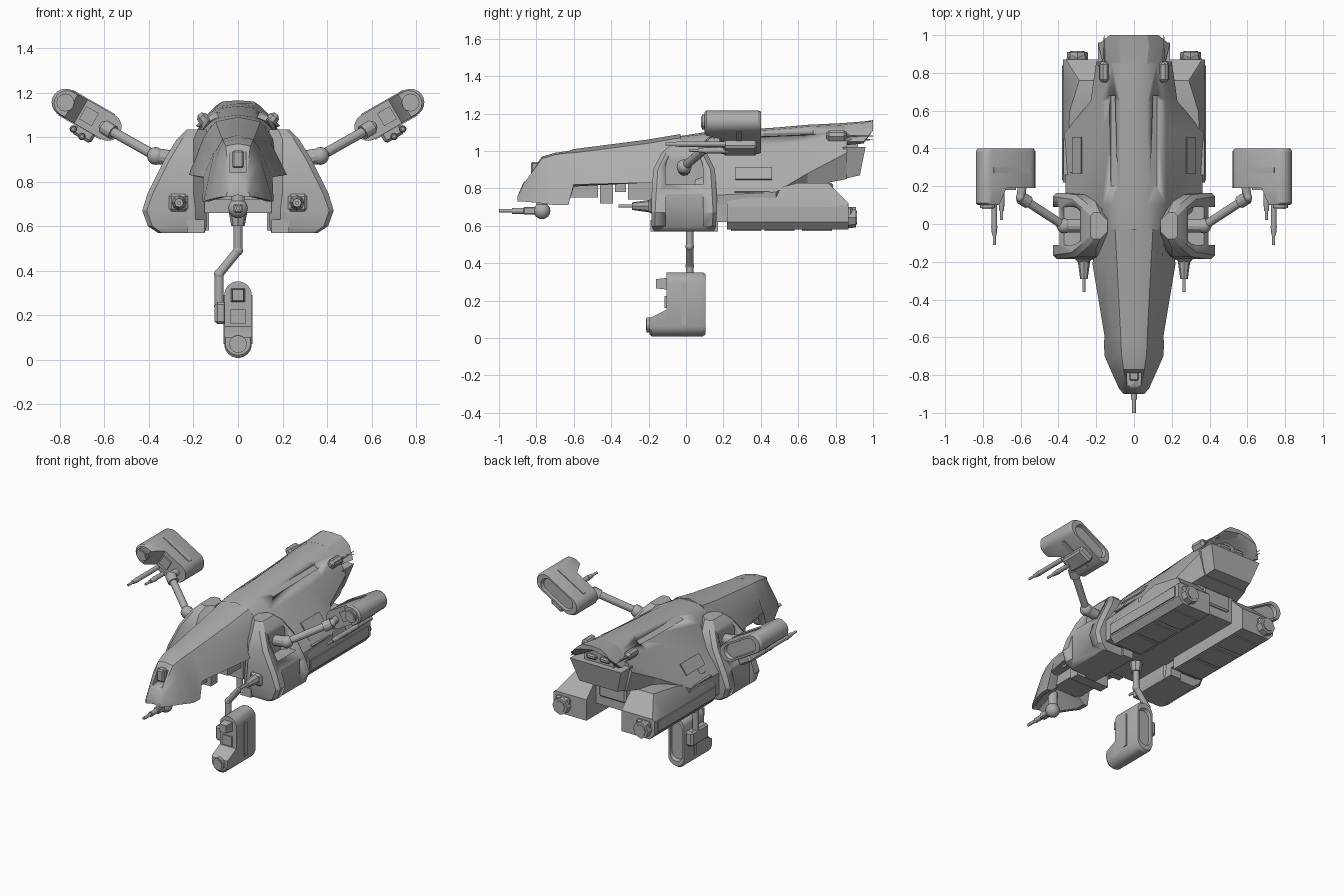
import bpy, bmesh, math
from mathutils import Matrix, Vector

if "Cube" in bpy.data.objects:
    bpy.data.objects.remove(bpy.data.objects["Cube"])

grey = bpy.data.materials.new("hull_grey")
grey.use_nodes = True
grey.diffuse_color = (0.42, 0.42, 0.42, 1)
grey.node_tree.nodes["Principled BSDF"].inputs["Base Color"].default_value = grey.diffuse_color
WORLD = Matrix.Identity(4)


def finish(bm, name, frame=WORLD, mirror=False, cutters=()):
    """Turn a bmesh into an object with optional cuts and a mirrored twin."""
    bmesh.ops.transform(bm, matrix=frame, verts=bm.verts)
    bmesh.ops.recalc_face_normals(bm, faces=bm.faces)
    mesh = bpy.data.meshes.new(name)
    bm.to_mesh(mesh)
    bm.free()
    mesh.materials.append(grey)
    obj = bpy.data.objects.new(name, mesh)
    bpy.context.scene.collection.objects.link(obj)
    bpy.ops.object.select_all(action='DESELECT')
    obj.select_set(True)
    bpy.context.view_layer.objects.active = obj
    bpy.ops.object.shade_smooth_by_angle(angle=math.radians(28))
    for cutter in cutters:
        cutter.hide_render = True
        cutter.hide_set(True)
        cut = obj.modifiers.new("cut", 'BOOLEAN')
        cut.operation = 'DIFFERENCE'
        cut.solver = 'EXACT'
        cut.object = cutter
    if mirror:
        obj.modifiers.new("mirror", 'MIRROR').use_clip = False
    return obj


def skin(name, rings, **options):
    """Join rings of points into a closed skin."""
    bm = bmesh.new()
    rows = [[bm.verts.new(p) for p in ring] for ring in rings]
    count = len(rows[0])
    for a, b in zip(rows, rows[1:]):
        for i in range(count):
            j = (i + 1) % count
            bm.faces.new((a[i], a[j], b[j], b[i]))
    bm.faces.new(rows[0])
    bm.faces.new(rows[-1])
    return finish(bm, name, **options)


def body(name, sections, **options):
    """Skin from half sections that start and end on the centre line."""
    rings = []
    for y, half in sections:
        full = half + [(-x, z) for x, z in half[-2:0:-1]]
        rings.append([(x, y, z) for x, z in full])
    return skin(name, rings, **options)


def box(name, low, high, tilt=0, bevel=0, **options):
    bm = bmesh.new()
    bmesh.ops.create_cube(bm, size=1)
    low, high = Vector(low), Vector(high)
    bmesh.ops.scale(bm, vec=high - low, verts=bm.verts)
    if bevel:
        bmesh.ops.bevel(bm, geom=bm.edges[:], offset=bevel, segments=1, affect='EDGES')
    place = Matrix.Translation((low + high) / 2) @ Matrix.Rotation(tilt, 4, 'Y')
    bmesh.ops.transform(bm, matrix=place, verts=bm.verts)
    return finish(bm, name, **options)


def rod(name, start, end, r1, r2=None, sides=12, **options):
    start, end = Vector(start), Vector(end)
    bm = bmesh.new()
    bmesh.ops.create_cone(bm, cap_ends=True, segments=sides, radius1=r1,
                          radius2=r1 if r2 is None else r2, depth=(end - start).length)
    turn = (end - start).to_track_quat('Z', 'Y').to_matrix().to_4x4()
    bmesh.ops.transform(bm, matrix=Matrix.Translation((start + end) / 2) @ turn, verts=bm.verts)
    return finish(bm, name, **options)


def ball(name, centre, radius, **options):
    bm = bmesh.new()
    bmesh.ops.create_uvsphere(bm, u_segments=14, v_segments=8, radius=radius)
    bmesh.ops.translate(bm, vec=centre, verts=bm.verts)
    return finish(bm, name, **options)


# Nose cowl and canopy, hollow underneath
window_cut = box("window_cutter", (-.037, -.95, .84), (.037, -.79, .96))
body("nose_canopy", [
    (-.9, [(0, .76), (.03, .76), (.05, .75), (.055, .73), (.04, .73), (0, .74)]),
    (-.87, [(0, .83), (.04, .82), (.06, .79), (.08, .73), (.06, .73), (0, .76)]),
    (-.77, [(0, .97), (.055, .96), (.09, .88), (.125, .72), (.1, .72), (0, .8)]),
    (-.7, [(0, .99), (.065, .98), (.1, .91), (.155, .71), (.13, .71), (0, .82)]),
    (-.63, [(0, 1), (.07, .99), (.11, .92), (.16, .71), (.13, .71), (0, .82)]),
    (-.6, [(0, 1.01), (.07, .99), (.11, .93), (.155, .82), (.13, .81), (0, .82)]),
    (-.21, [(0, 1.06), (.09, 1.04), (.15, .97), (.22, .83), (.18, .83), (0, .83)]),
    (-.03, [(0, 1.09), (.1, 1.07), (.16, 1), (.19, .83), (.17, .83), (0, .83)]),
], cutters=[window_cut])
box("canopy_window", (-.026, -.83, .86), (.026, -.76, .94), bevel=.008)

# Rear hull with roof slots
slot_cut = box("roof_slot_cutter", (.105, .2, 1.075), (.145, .68, 1.16), tilt=.5, mirror=True)
body("rear_hull", [
    (-.03, [(0, 1.08), (.07, 1.075), (.12, 1.05), (.16, .99), (.2, .8), (.15, .72), (0, .7)]),
    (.1, [(0, 1.1), (.07, 1.09), (.12, 1.07), (.17, 1.02), (.36, .76), (.36, .71), (0, .7)]),
    (.48, [(0, 1.125), (.07, 1.115), (.12, 1.09), (.17, 1.03), (.37, .78), (.36, .73), (0, .72)]),
    (.65, [(0, 1.14), (.07, 1.13), (.12, 1.1), (.17, 1.05), (.23, .88), (.2, .81), (0, .81)]),
    (.86, [(0, 1.15), (.07, 1.14), (.12, 1.11), (.16, 1.06), (.2, .99), (.16, .85), (0, .85)]),
], cutters=[slot_cut])

# Tail hood, exhaust block and grille
body("tail_hood", [
    (.85, [(0, 1.15), (.07, 1.14), (.12, 1.11), (.165, 1.05), (.15, 1.03), (0, 1.03)]),
    (.95, [(0, 1.158), (.08, 1.15), (.13, 1.11), (.19, 1.05), (.16, 1.04), (0, 1.12)]),
    (1, [(0, 1.165), (.07, 1.16), (.1, 1.14), (.13, 1.11), (.1, 1.12), (0, 1.14)]),
])
skin("tail_block", [[(s * x, y, z) for s, x in ((1, a), (-1, a), (-1, b), (1, b))
                     for y, z in [(top if x == a else low)]]
                    for a, b, top, low in ((.19, .16, (.84, 1.02), (.8, .84)),
                                           (.19, .14, (.96, 1.02), (.93, .87)))])
box("tail_grille", (-.11, .84, 1.02), (.11, .92, 1.1))
for x in (-.05, .05):
    box("exhaust_slot", (x - .035, .9, 1.04), (x + .035, .94, 1.07), bevel=.008)

# Tail side sensors with antennas
box("tail_sensor", (.13, .75, 1.05), (.18, .86, 1.11), tilt=.6, bevel=.015, mirror=True)
for z in (1.06, 1.08):
    rod("antenna", (.16, .84, z), (.158, 1, z), .008, .002, 6, mirror=True)

# Lower engine pods with fairings
pod = [(.13, .58), (.34, .58), (.375, .62), (.375, .71)]
skin("engine_pod", [[(x, y - (.0 if i else 0), z) for i, (x, z) in enumerate(pod + top)]
                    for y, top in ((.22, [(.36, .73), (.13, .73)]),
                                   (.6, [(.34, .83), (.13, .83)]),
                                   (.76, [(.29, .83), (.13, .83)]),
                                   (.87, [(.36, .72), (.13, .72)]))], mirror=True)
rod("engine_nozzle", (.3, .82, .645), (.3, .91, .645), .058, .055, 8, mirror=True)
rod("nozzle_core", (.3, .9, .645), (.3, .915, .645), .038, .038, 8, mirror=True)
box("nozzle_fairing", (.25, .8, .65), (.35, .89, .7), bevel=.01, mirror=True)
for y in (.24, .42, .62):
    box("pod_belly_plate", (.15, y, .573), (.33, y + .16, .59), mirror=True)
box("pod_side_rail", (.37, .23, .63), (.382, .84, .7), mirror=True)
box("centre_keel", (-.14, .18, .66), (.14, .77, .86))
box("keel_rear_frame", (-.1, .76, .72), (.1, .785, .83), bevel=.01)
box("pod_link", (.15, .1, .62), (.36, .24, .72), mirror=True)

# Side hatches on the sloping hull
box("side_hatch", (.305, .27, .795), (.32, .33, .865), tilt=-.63, bevel=.003, mirror=True)
box("hatch_frame", (.298, .265, .84), (.306, .46, .92), tilt=-.63, mirror=True)
box("side_strake", (.35, .26, .777), (.372, .45, .784), mirror=True)


# Shoulder nacelles: stacked chamfered outlines with an arched recess
def outline(z, inner, outer, front, back, c):
    return [(inner, front + c, z), (inner + c, front, z), (outer - c * .4, front, z),
            (outer, front + c * .4, z), (outer, back - c * .4, z), (outer - c * .4, back, z),
            (inner + c, back, z), (inner, back - c, z)]


recess = []
for x in (.285, .6):
    arch = [(x, -.01 + .1 * math.cos(a), .91 + .1 * math.sin(a))
            for a in [math.pi * i / 10 for i in range(11)]]
    recess.append(arch + [(x, -.11, .82), (x, .09, .82)])
recess_cut = skin("shoulder_recess_cutter", recess)
channel_cut = box("channel_cutter", (.395, -.11, .5), (.5, .09, .85))
skin("shoulder_nacelle", [
    outline(.57, .15, .36, -.17, .15, .04),
    outline(.6, .14, .405, -.185, .16, .05),
    outline(.67, .14, .43, -.185, .165, .05),
    outline(.75, .14, .405, -.185, .165, .06),
    outline(.9, .14, .33, -.175, .155, .06),
    outline(.99, .14, .275, -.13, .11, .06),
    outline(1.035, .14, .23, -.08, .06, .04),
], mirror=True, cutters=[recess_cut, channel_cut])
for y in (-.15, .13):
    box("nacelle_foot", (.15, y - .04, .57), (.23, y + .04, .63), mirror=True)

# Forward guns on the nacelles
box("gun_base", (.225, -.2, .665), (.31, -.16, .745), bevel=.012, mirror=True)
rod("gun_housing", (.265, -.19, .705), (.265, -.29, .705), .034, .02, 8, mirror=True)
rod("gun_barrel", (.265, -.28, .705), (.265, -.36, .705), .008, mirror=True)

# Belly blocks and chin gun
for front, back, half, low in ((-.65, -.46, .1, .75), (-.46, -.38, .12, .72),
                               (-.38, -.31, .09, .78), (-.31, -.16, .14, .74)):
    box("belly_block", (-half, front, low), (half, back - .01, .87))
box("belly_core", (-.15, -.16, .66), (.15, .2, .9))
rod("chin_mount", (0, -.77, .67), (0, -.77, .8), .03)
ball("chin_turret", (0, -.77, .68), .045)
box("chin_gun_body", (-.02, -.87, .66), (.02, -.77, .7), bevel=.006)
rod("chin_gun_sleeve", (0, -.93, .68), (0, -.85, .68), .016)
rod("chin_gun_barrel", (0, -1, .68), (0, -.92, .68), .01)


# Weapon pods: a capsule with a stepped front, outer end at the local origin
def capsule(y, limit=1, scale=1):
    ring = []
    for i in range(20):
        a = 2 * math.pi * (i + .5) / 20
        z = .11 + scale * (.062 * math.sin(a) + (.11 if i < 10 else -.11))
        ring.append((.062 * scale * math.cos(a), y, min(z, limit)))
    return ring


def weapon_pod(frame, mirror):
    style = dict(frame=frame, mirror=mirror)
    skin("weapon_pod", [capsule(.01, .03, .93), capsule(.02, .04), capsule(.1, .08),
                        capsule(.101), capsule(.295), capsule(.31, scale=.94),
                        capsule(.31, scale=.75), capsule(.29, scale=.7)], **style)
    rod("pod_muzzle", (0, -.005, 0), (0, .04, 0), .04, **style)
    rod("pod_muzzle_core", (0, -.01, 0), (0, .02, 0), .03, **style)
    box("pod_front_panel", (-.033, .09, .09), (.033, .11, .155), **style)
    box("pod_side_mount", (-.105, .11, .09), (-.05, .29, .19), bevel=.012, **style)
    box("pod_side_band", (-.066, .18, 0), (.066, .21, .22), **style)


wing_frame = Matrix.Translation((.775, .09, 1.155)) @ Matrix.Rotation(math.radians(-120), 4, 'Y')
weapon_pod(wing_frame, True)
for x, z, tip, root in ((-.085, .09, -.2, .12), (-.095, .14, -.07, .14)):
    gun = dict(frame=wing_frame, mirror=True)
    rod("wing_gun_sleeve", (x, tip + .09, z), (x, root, z), .015, **gun)
    rod("wing_gun_collar", (x, tip + .05, z), (x, tip + .1, z), .012, .017, **gun)
    rod("wing_gun_barrel", (x, tip, z), (x, tip + .06, z), .008, **gun)

belly_frame = Matrix.Translation((0, -.205, .07))
weapon_pod(belly_frame, False)
rod("belly_pod_lens", (0, .045, .22), (0, .11, .22), .035, .045, 4, frame=belly_frame
    @ Matrix.Translation((0, 0, .22)) @ Matrix.Rotation(math.pi / 4, 4, 'Y')
    @ Matrix.Translation((0, 0, -.22)))


# Jointed arms
def arm(name, points, radius, mirror=False):
    for a, b in zip(points, points[1:]):
        rod(name, a, b, radius, mirror=mirror)
        ball(name + "_joint", b, radius * 1.15, mirror=mirror)


wing_arm = [(.37, -.01, .915), (.6, .14, 1.045), (.585, .24, 1.05)]
arm("wing_arm", wing_arm, .023, True)
ball("wing_arm_shoulder", wing_arm[0], .04, mirror=True)
rod("wing_arm_socket", (.26, -.01, .9), wing_arm[0], .035, mirror=True)
rod("wing_arm_collar", (.56, .115, 1.02), wing_arm[1], .034, mirror=True)
arm("belly_arm", [(0, .02, .66), (0, .02, .49), (-.085, .02, .385), (-.085, .02, .24)], .02)
rod("belly_arm_socket", (0, .02, .6), (0, .02, .68), .03, .045, 8)
